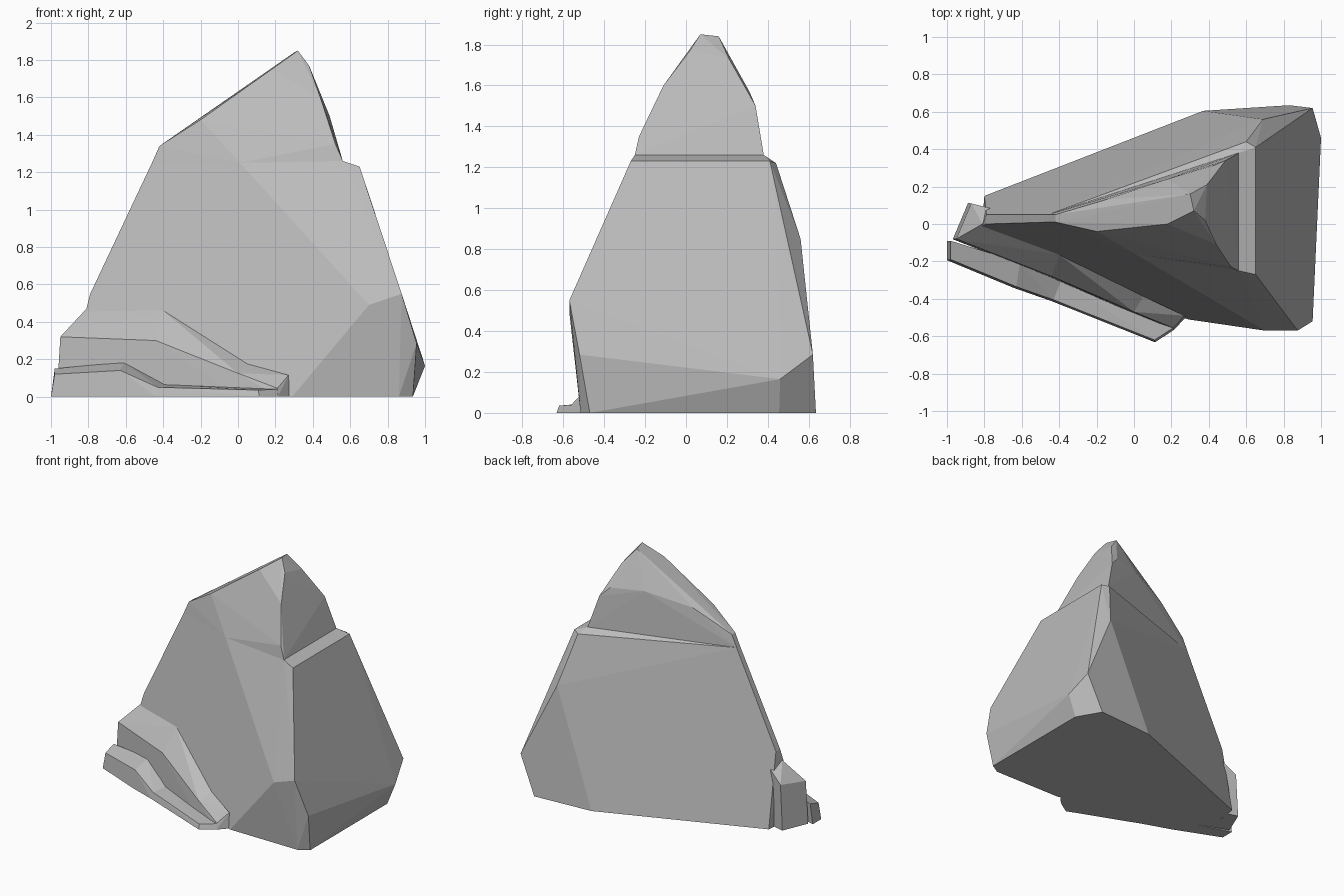
import bpy
import bmesh
from math import radians
from mathutils import Vector

default_cube = bpy.data.objects.get("Cube")
if default_cube:
    bpy.data.objects.remove(default_cube, do_unlink=True)

# One stone colour for the whole rock
stone = bpy.data.materials.new("stone_grey")
stone.use_nodes = True
stone_colour = (.5, .5, .5, 1)
stone.diffuse_color = stone_colour
stone.node_tree.nodes["Principled BSDF"].inputs["Base Color"].default_value = stone_colour


def add_hull(mesh_builder, points):
    """Wrap a set of corner points in a closed convex chunk."""
    corners = [mesh_builder.verts.new(point) for point in points]
    result = bmesh.ops.convex_hull(mesh_builder, input=corners, use_existing_faces=False)
    unused = [item for item in result["geom_interior"] + result["geom_unused"]
              if isinstance(item, bmesh.types.BMVert) and item.is_valid]
    bmesh.ops.delete(mesh_builder, geom=list(set(unused)), context="VERTS")


def make_chunk(name, hulls):
    """Create one flat-shaded stone object from one or more convex chunks."""
    mesh_builder = bmesh.new()
    for points in hulls:
        add_hull(mesh_builder, points)
    bmesh.ops.dissolve_limit(mesh_builder, angle_limit=radians(1),
                             verts=mesh_builder.verts[:], edges=mesh_builder.edges[:])
    bmesh.ops.recalc_face_normals(mesh_builder, faces=mesh_builder.faces[:])
    mesh = bpy.data.meshes.new(name)
    mesh_builder.to_mesh(mesh)
    mesh_builder.free()
    mesh.materials.append(stone)
    chunk = bpy.data.objects.new(name, mesh)
    bpy.context.collection.objects.link(chunk)
    return chunk


def grounded(points, flare=1.02):
    """Add slightly flared copies of the points on the ground."""
    feet = [Vector((x * flare, y * flare, 0)) for x, y, z in points]
    return [Vector(point) for point in points] + feet


def make_ledge(name, stations):
    """Chain convex chunks between neighbouring (outer, inner) edge stations."""
    pairs = zip(stations, stations[1:])
    return make_chunk(name, [grounded(first + second) for first, second in pairs])


# Section where the peak sits on the body, and the step on the left side
shoulder = [(-.46, .05, 1.25), (-.46, .01, 1.25), (.01, -.163, 1.25)]
step_inner = [(.56, -.25, 1.26), (.56, .38, 1.26)]
step_outer = [(.65, -.27, 1.23), (.65, .41, 1.23), (.6, .44, 1.22)]

# Lower body: base outline, chamfered corners, then flank corners
body_base = [(.29, -.51, 0), (.86, -.515, 0), (.935, -.47, 0), (.935, .455, 0),
             (.83, .635, 0), (.37, .605, 0), (-.8, .15, 0), (-.82, -.09, 0)]
body_chamfers = [(.7, -.57, .49), (.875, -.57, .55), (.955, -.52, .285),
                 (1, .46, .165), (.955, .62, .285)]
body_flanks = [(.69, .56, .85), (.72, .44, 1.02), (-.79, .05, .55),
               (-.79, 0, .55), (-.81, -.01, .47)]
make_chunk("rock_body", [body_base + body_chamfers + body_flanks
                         + shoulder + step_inner + step_outer])

# Upper peak: front ridge, summit and back ridge
front_ridge = [(-.42, .01, 1.34), (-.2, -.04, 1.48), (.18, 0, 1.75)]
summit = [(.32, .07, 1.85), (.3, .16, 1.84), (.38, .02, 1.77), (.39, .21, 1.73)]
side_ridge = [(.44, -.11, 1.6), (.52, -.23, 1.35), (.42, .31, 1.57), (.49, .34, 1.5)]
back_ridge = [(-.42, .05, 1.34), (-.15, .13, 1.5), (.18, .24, 1.58)]
make_chunk("rock_peak", [shoulder + step_inner + front_ridge + summit
                         + side_ridge + back_ridge])

# Upper ledge wraps the right end and slopes down across the front
make_ledge("upper_ledge", [
    [(-.87, .11, .34), (-.77, .085, .42)],
    [(-.95, -.08, .32), (-.81, 0, .47)],
    [(-.44, -.28, .3), (-.4, -.165, .46)],
    [(0, -.47, .125), (.05, -.387, .175)],
    [(.21, -.555, .045), (.27, -.49, .115)],
])

# Lower ledge is a thin stepped slab along the front foot
make_ledge("lower_ledge", [
    [(-.98, -.19, .12), (-.98, -.09, .15)],
    [(-.63, -.335, .14), (-.61, -.205, .185)],
    [(-.43, -.405, .05), (-.39, -.3, .065)],
    [(.11, -.62, .035), (.21, -.555, .04)],
])
